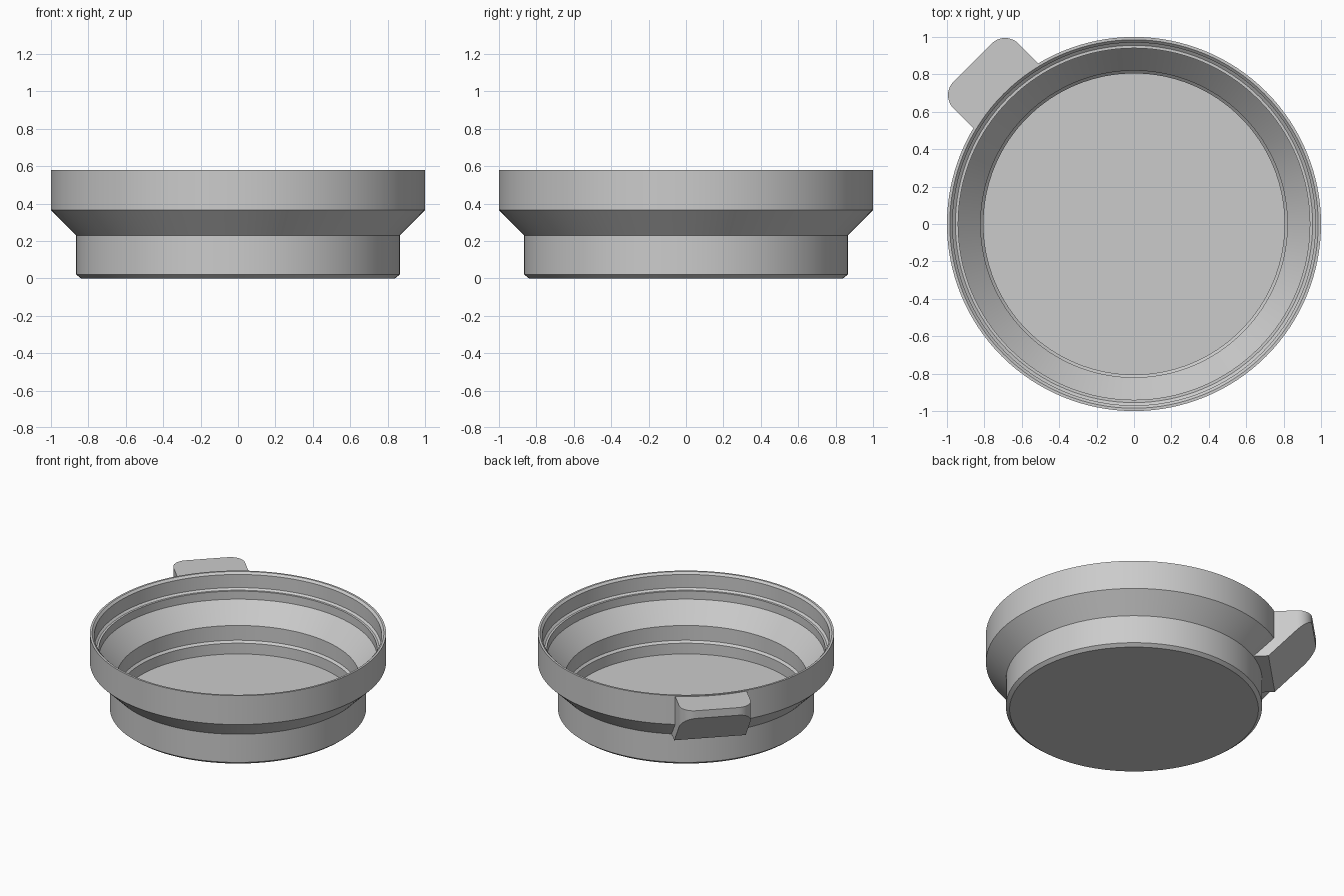
import bpy, bmesh, math

cube = bpy.data.objects.get("Cube")
if cube:
    bpy.data.objects.remove(cube, do_unlink=True)

SEGMENTS = 128

grey = bpy.data.materials.new("plain_grey")
grey.use_nodes = True
colour = (0.6, 0.6, 0.6, 1)
grey.diffuse_color = colour
grey.node_tree.nodes["Principled BSDF"].inputs["Base Color"].default_value = colour


def finish(bm, name):
    bmesh.ops.recalc_face_normals(bm, faces=bm.faces)
    mesh = bpy.data.meshes.new(name)
    bm.to_mesh(mesh)
    bm.free()
    obj = bpy.data.objects.new(name, mesh)
    bpy.context.collection.objects.link(obj)
    mesh.materials.append(grey)
    bpy.ops.object.select_all(action='DESELECT')
    obj.select_set(True)
    bpy.context.view_layer.objects.active = obj
    bpy.ops.object.shade_smooth_by_angle(angle=math.radians(25))
    return obj


# Round dish: closed profile (radius, height) from underside centre to floor centre
outside = [(0, 0), (0.84, 0), (0.865, 0.02), (0.865, 0.23), (1, 0.365), (1, 0.58)]
inside = [(0.985, 0.58), (0.97, 0.565), (0.97, 0.467), (0.955, 0.455), (0.94, 0.455),
          (0.94, 0.395), (0.82, 0.255), (0.82, 0.145), (0.805, 0.13), (0.805, 0.05), (0, 0.05)]
bm = bmesh.new()
verts = [bm.verts.new((r, 0, z)) for r, z in outside + inside]
edges = [bm.edges.new(pair) for pair in zip(verts, verts[1:])]
bmesh.ops.spin(bm, geom=verts + edges, cent=(0, 0, 0), axis=(0, 0, 1),
               angle=math.tau, steps=SEGMENTS, use_duplicate=False)
bmesh.ops.remove_doubles(bm, verts=bm.verts, dist=0.0005)
finish(bm, "dish")

# Pull tab: sections lofted across its width, with rounded outer corners
HALF, REACH, CORNER, TOP = 0.245, 1.22, 0.1, 0.574


def tab_section(t):
    over = max(0, abs(t) - (HALF - CORNER))
    tip = REACH - CORNER + math.sqrt(max(0, CORNER ** 2 - over ** 2))
    wall = math.sqrt(0.985 ** 2 - t * t)
    foot = math.sqrt(0.855 ** 2 - t * t)
    return [(wall, TOP), (tip, TOP), (tip, tip - 0.703), (0.933, 0.23),
            (foot, 0.23), (wall, 0.37)]


corner = [HALF - CORNER + CORNER * math.sin(i * math.pi / 24) for i in range(13)]
middle = [i * 0.029 for i in range(-4, 5)]
stations = [-t for t in reversed(corner)] + middle + corner
out = math.radians(135)
bm = bmesh.new()
loops = []
for t in stations:
    loops.append([bm.verts.new((r * math.cos(out) + t * math.sin(out),
                                r * math.sin(out) - t * math.cos(out), z))
                  for r, z in tab_section(t)])
for a, b in zip(loops, loops[1:]):
    for i in range(len(a)):
        j = (i + 1) % len(a)
        bm.faces.new((a[i], a[j], b[j], b[i]))
bm.faces.new(loops[0])
bm.faces.new(loops[-1])
finish(bm, "pull_tab")
